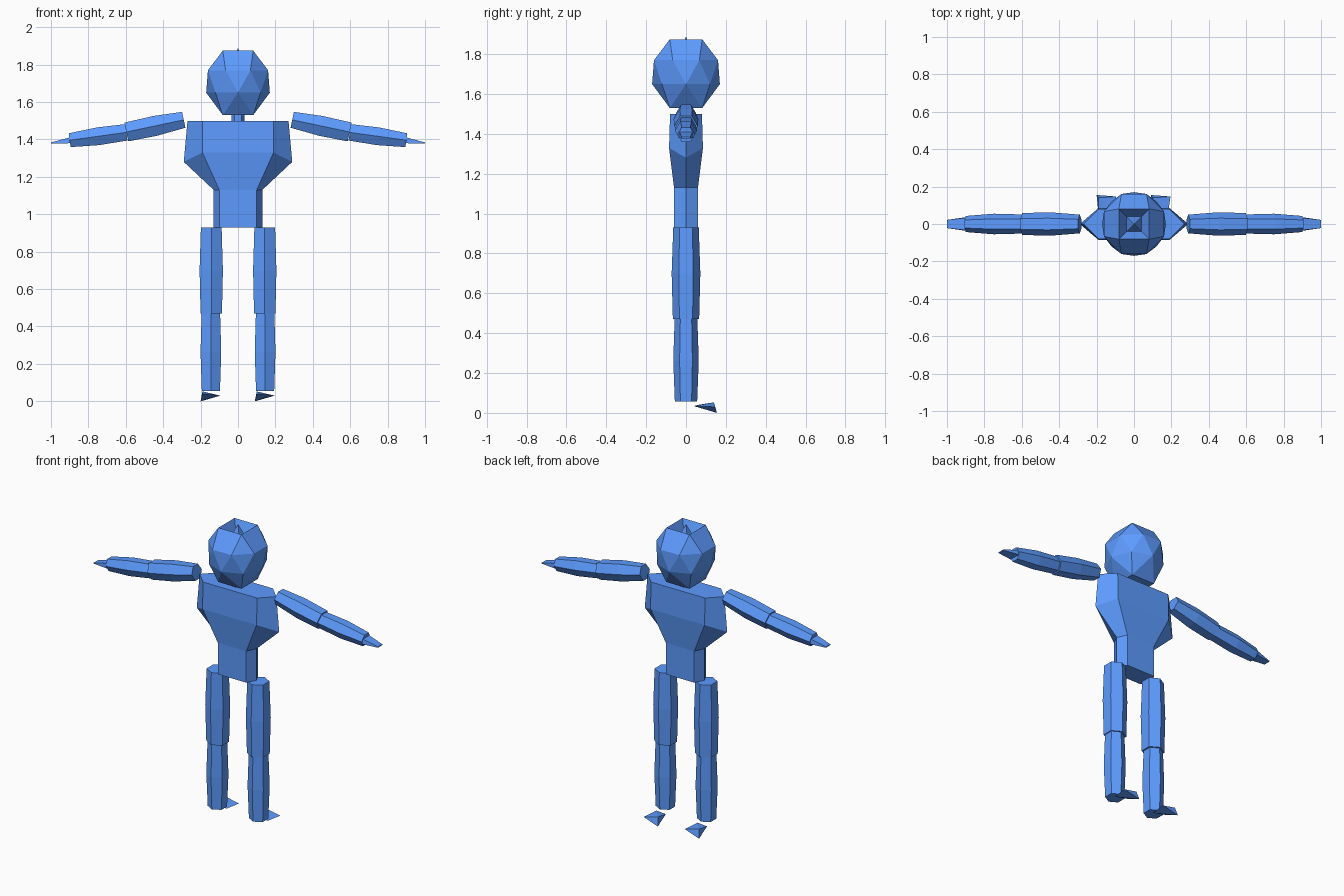
import bpy, bmesh
from math import sin, cos, pi, radians
from mathutils import Vector

if "Cube" in bpy.data.objects:
    bpy.data.objects.remove(bpy.data.objects["Cube"])

blue = bpy.data.materials.new("blue")
blue.diffuse_color = (.11, .33, 1.0, 1)
blue.use_nodes = True
blue.node_tree.nodes["Principled BSDF"].inputs["Base Color"].default_value = blue.diffuse_color


def finish(name, bm):
    bmesh.ops.recalc_face_normals(bm, faces=bm.faces)
    me = bpy.data.meshes.new(name)
    bm.to_mesh(me)
    bm.free()
    me.materials.append(blue)
    ob = bpy.data.objects.new(name, me)
    bpy.context.collection.objects.link(ob)
    return ob


def loft(name, rings):
    """Closed solid through equal-sized rings of points."""
    bm = bmesh.new()
    loops = [[bm.verts.new(p) for p in r] for r in rings]
    n = len(loops[0])
    for a, b in zip(loops, loops[1:]):
        for i in range(n):
            j = (i + 1) % n
            bm.faces.new((a[i], a[j], b[j], b[i]))
    bm.faces.new(loops[0])
    bm.faces.new(loops[-1])
    return finish(name, bm)


def hull(name, pts, open_top=None):
    bm = bmesh.new()
    for p in pts:
        bm.verts.new(p)
    bmesh.ops.convex_hull(bm, input=bm.verts)
    if open_top is not None:
        top = [f for f in bm.faces if all(v.co.z > open_top for v in f.verts)]
        bmesh.ops.delete(bm, geom=top, context='FACES')
    return finish(name, bm)


def limb(name, start, end, radii):
    """Six-sided limb segment with a bulging middle; corners point to +-y."""
    a, b = Vector(start), Vector(end)
    u = Vector((0, 1, 0))
    v = (b - a).normalized().cross(u)
    rings = []
    for k, r in enumerate(radii):
        c = a.lerp(b, k / (len(radii) - 1))
        rings.append([c + r * (cos(i * pi / 3) * u + sin(i * pi / 3) * v) for i in range(6)])
    return loft(name, rings)


def circle(n, r, z, offset=0):
    return [(r * cos(radians(offset) + 2 * pi * i / n),
             r * sin(radians(offset) + 2 * pi * i / n), z) for i in range(n)]


# Torso: six-sided sections (tip x, tip z, side x, side y, side z)
sections = [(.13, .93, .10, .06, .93), (.13, 1.13, .10, .06, 1.13),
            (.29, 1.28, .19, .085, 1.33), (.27, 1.5, .19, .08, 1.5)]
loft("torso", [[(tx, 0, tz), (sx, sy, sz), (-sx, sy, sz),
                (-tx, 0, tz), (-sx, -sy, sz), (sx, -sy, sz)]
               for tx, tz, sx, sy, sz in sections])

# Neck
loft("neck", [circle(6, .035, 1.49), circle(6, .035, 1.54)])

# Head: faceted ball, open at the top
rim = circle(4, .115, 1.875, 45)
hull("head", circle(4, .115, 1.53, 45) + circle(8, .17, 1.65)
     + circle(8, .174, 1.77, 22.5) + rim, open_top=1.87)

# Sunken crown inside the opening
bm = bmesh.new()
outer = [bm.verts.new(p) for p in rim]
inner = [bm.verts.new(p) for p in circle(4, .055, 1.79, 45)]
tip = bm.verts.new((0, 0, 1.89))
for i in range(4):
    j = (i + 1) % 4
    bm.faces.new((outer[i], outer[j], inner[j], inner[i]))
    bm.faces.new((inner[i], inner[j], tip))
crown = finish("crown_hollow", bm)
if crown.data.polygons[0].normal.z < 0:
    crown.data.flip_normals()

for s, side in ((-1, "left"), (1, "right")):
    # Arms
    limb(side + "_upper_arm", (s * .29, 0, 1.505), (s * .597, 0, 1.44), (.05, .062, .059))
    limb(side + "_forearm", (s * .597, 0, 1.438), (s * .9, 0, 1.396), (.051, .055, .043))
    # Hands: flat wedges
    loft(side + "_hand", [
        [(s * .895, y, z) for y, z in ((-.037, 1.38), (.037, 1.38), (.033, 1.412), (-.033, 1.412))],
        [(s * 1.0, y, z) for y, z in ((-.022, 1.378), (.022, 1.378), (.022, 1.384), (-.022, 1.384))]])
    # Legs
    limb(side + "_thigh", (s * .143, 0, .93), (s * .143, 0, .47), (.064, .072, .066))
    limb(side + "_shin", (s * .145, 0, .47), (s * .145, 0, .056), (.057, .064, .056))
    # Feet: small faceted chips, same handedness on both sides
    x = s * .145
    hull(side + "_foot", [(x - .045, .06, .04), (x + .035, .04, .034), (x - .055, .155, 0),
                          (x + .05, .147, .03), (x - .045, .14, .053)])
